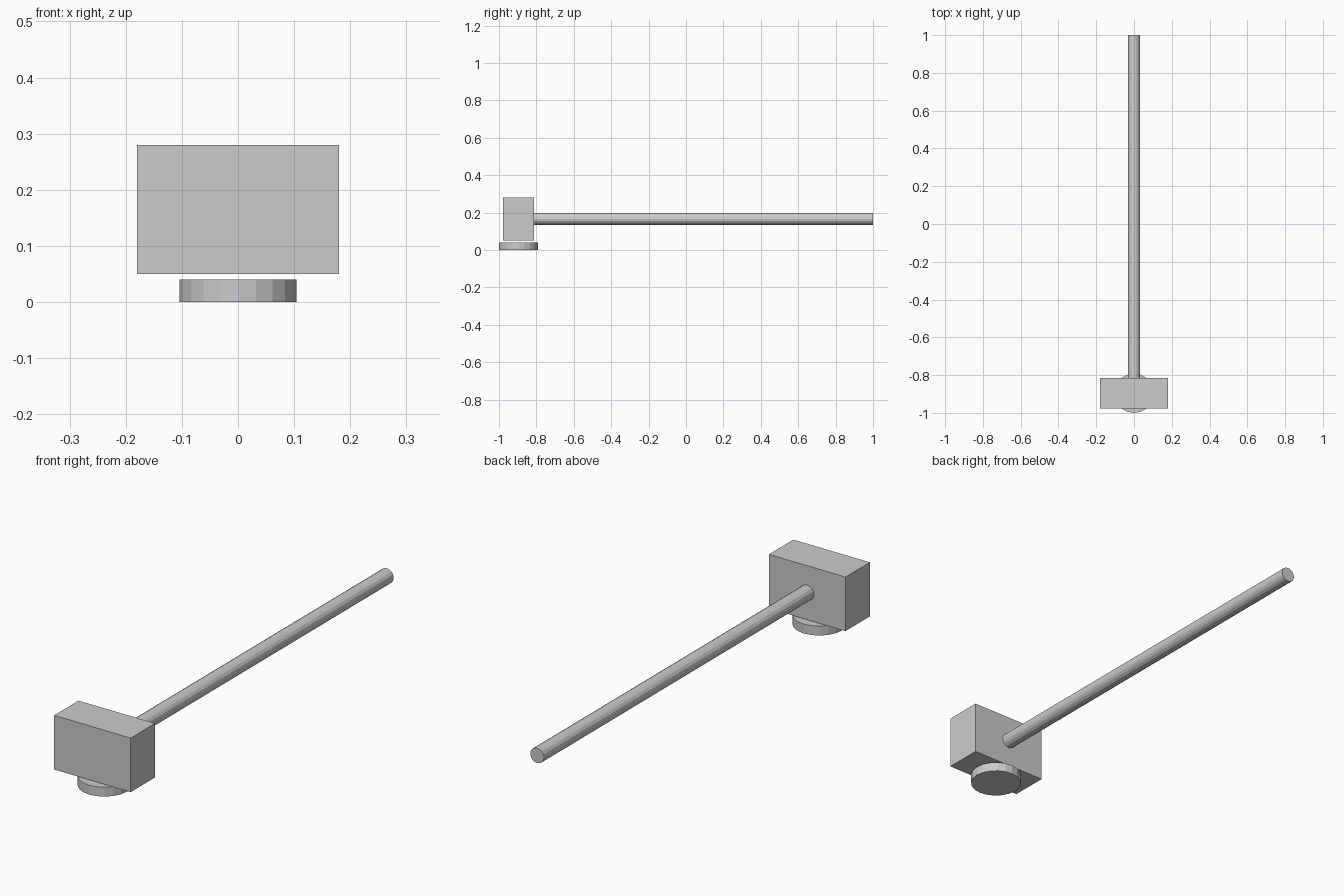
import bpy
import math

default = bpy.data.objects.get("Cube")
if default:
    bpy.data.objects.remove(default, do_unlink=True)

# Single grey finish
GREY = (0.6, 0.6, 0.6, 1.0)
grey = bpy.data.materials.new("plain_grey")
grey.use_nodes = True
grey.diffuse_color = GREY
grey.node_tree.nodes["Principled BSDF"].inputs["Base Color"].default_value = GREY

HEAD_Y = -0.896
MID_Z = 0.166


def finish(name):
    obj = bpy.context.object
    obj.name = name
    obj.data.materials.append(grey)
    return obj


def cylinder(name, sides, radius, depth, location, rotation=(0, 0, 0)):
    bpy.ops.mesh.primitive_cylinder_add(
        vertices=sides, radius=radius, depth=depth,
        location=location, rotation=rotation)
    return finish(name)


# Block-shaped head
bpy.ops.mesh.primitive_cube_add(size=1, location=(0, HEAD_Y, 0.165))
finish("head_block").scale = (0.36, 0.164, 0.23)

# Striking disc, just below the head
cylinder("striking_disc", 20, 0.104, 0.04, (0, HEAD_Y, 0.02))

# Long handle, from the back of the head
back_y = HEAD_Y + 0.082
cylinder("handle", 16, 0.032, 1 - back_y,
         (0, (1 + back_y) / 2, MID_Z), (math.pi / 2, 0, 0))
